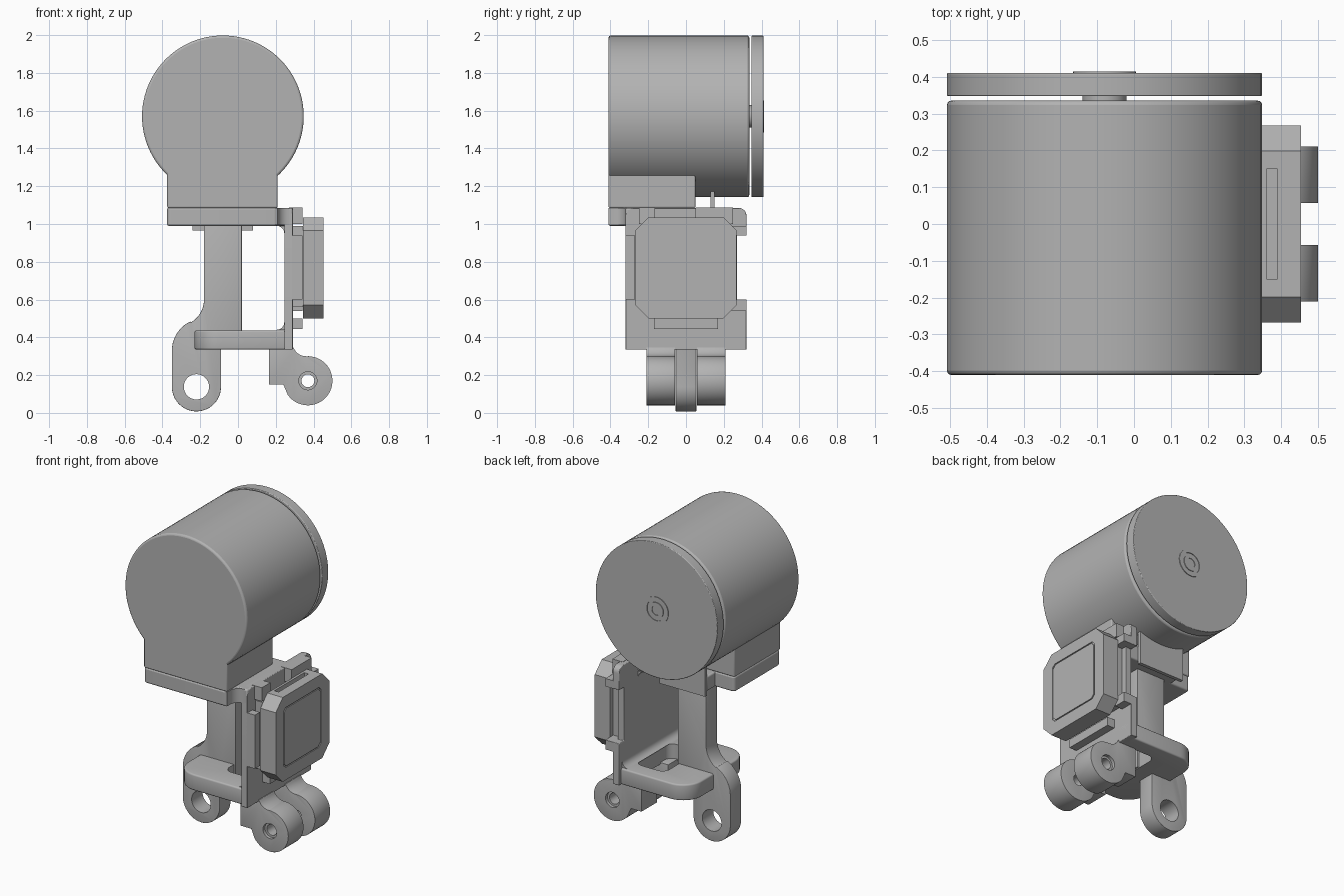
import bpy, bmesh, math
from mathutils import Vector

old = bpy.data.objects.get("Cube")
if old:
    bpy.data.objects.remove(old)

GREY = (0.45, 0.45, 0.45, 1)
grey = bpy.data.materials.new("plain grey")
grey.use_nodes = True
grey.diffuse_color = GREY
grey.node_tree.nodes["Principled BSDF"].inputs["Base Color"].default_value = GREY


def arc(cx, cz, r, a0, a1, n=24):
    """Points on a circle from angle a0 to a1, in degrees."""
    angles = [math.radians(a0 + (a1 - a0) * i / n) for i in range(n + 1)]
    return [(cx + r * math.cos(a), cz + r * math.sin(a)) for a in angles]


def rounded(x0, x1, y0, y1, r):
    """Rectangle with round corners."""
    return (arc(x1 - r, y1 - r, r, 0, 90, 8) + arc(x0 + r, y1 - r, r, 90, 180, 8)
            + arc(x0 + r, y0 + r, r, 180, 270, 8) + arc(x1 - r, y0 + r, r, 270, 360, 8))


def chamfered(x0, x1, y0, y1, c):
    """Rectangle with cut corners."""
    return [(x0 + c, y0), (x1 - c, y0), (x1, y0 + c), (x1, y1 - c),
            (x1 - c, y1), (x0 + c, y1), (x0, y1 - c), (x0, y0 + c)]


def prism(name, profile, axis, lo, hi, bevel=0):
    """Extrude a 2D profile along x (y,z profile), y (x,z) or z (x,y)."""
    place = {"x": lambda a, b: (lo, a, b), "y": lambda a, b: (a, lo, b),
             "z": lambda a, b: (a, b, lo)}[axis]
    step = Vector([(hi - lo) * (axis == k) for k in "xyz"])
    bm = bmesh.new()
    face = bm.faces.new([bm.verts.new(place(*p)) for p in profile])
    new = bmesh.ops.extrude_face_region(bm, geom=[face])["geom"]
    bmesh.ops.translate(bm, vec=step, verts=[v for v in new if isinstance(v, bmesh.types.BMVert)])
    bmesh.ops.remove_doubles(bm, verts=bm.verts, dist=0.0001)
    bmesh.ops.recalc_face_normals(bm, faces=bm.faces)
    mesh = bpy.data.meshes.new(name)
    bm.to_mesh(mesh)
    bm.free()
    mesh.materials.append(grey)
    obj = bpy.data.objects.new(name, mesh)
    bpy.context.collection.objects.link(obj)
    if bevel:
        mod = obj.modifiers.new("soft edges", "BEVEL")
        mod.width, mod.segments, mod.limit_method = bevel, 3, "ANGLE"
    return obj


def box(name, x0, x1, y0, y1, z0, z1, bevel=0):
    return prism(name, [(x0, y0), (x1, y0), (x1, y1), (x0, y1)], "z", z0, z1, bevel)


def cut(obj, cutter):
    """Subtract the cutter, bake the result and remove the cutter."""
    cutter.hide_render = True
    mod = obj.modifiers.new("cut", "BOOLEAN")
    mod.object, mod.operation, mod.solver = cutter, "DIFFERENCE", "EXACT"
    bpy.context.view_layer.update()
    done = obj.evaluated_get(bpy.context.evaluated_depsgraph_get())
    mesh = bpy.data.meshes.new_from_object(done)
    obj.modifiers.clear()
    obj.data = mesh
    bpy.data.objects.remove(cutter)


def disc(name, cx, cz, r, lo, hi, bevel=0, n=96):
    return prism(name, arc(cx, cz, r, 0, 360, n), "y", lo, hi, bevel)


# Drum with its square foot
CX, CZ, R = -0.08, 1.57, 0.428
disc("drum_body", CX, CZ, R, -0.41, 0.335, 0.012)
disc("drum_cap", CX, CZ, R, 0.347, 0.41, 0.004)
disc("drum_shaft", CX, CZ, 0.06, 0.3, 0.36)
box("drum_foot", -0.375, 0.21, -0.41, 0.05, 1.085, 1.5, 0.008)
for i, r in enumerate((0.085, 0.05)):
    ring = disc("cap_ring", CX, CZ, r, 0.4, 0.414, n=40)
    cut(ring, disc("cutter", CX, CZ, r - 0.02, 0.39, 0.43, n=40))

# Top plate: wide front part and narrower tongue to the side wall
prism("top_plate", rounded(-0.375, 0.21, -0.41, 0.05, 0.02), "z", 0.99, 1.087, 0.01)
box("top_tongue", -0.24, 0.29, -0.32, 0.13, 0.99, 1.085, 0.01)
box("rear_tab", -0.24, 0.08, 0.13, 0.152, 0.965, 1.18)
fillet = [(0.2, -0.41), (0.21, -0.41)] + arc(0.27, -0.38, 0.06, 180, 90, 8) + [(0.2, -0.32)]
prism("plate_fillet", fillet, "z", 0.995, 1.085)

# Side wall with a notch in its rear edge
wall = [(-0.32, 0.335), (0.32, 0.335), (0.32, 0.6), (0.27, 0.6), (0.27, 0.94), (0.32, 0.94)]
wall += arc(0.28, 1.045, 0.04, 0, 90, 8) + arc(-0.28, 1.045, 0.04, 90, 180, 8)
prism("side_wall", wall, "x", 0.245, 0.29, 0.004)
for a in (0, 1):
    z = (0.44, 0.99)[a]
    turn = ((270, 360), (0, 90))[a]
    zc = z + (0.04, -0.04)[a]
    corner = [(0.247, z)] + arc(0.205, zc, 0.04, *turn, 8)
    prism("wall_corner", corner, "y", -0.29, (0.29, 0.13)[a])

# Bottom plate with an opening
floor = prism("bottom_plate", arc(-0.1, 0.17, 0.13, 90, 180, 10) + arc(-0.1, -0.17, 0.13, 180, 270, 10)
              + [(0.29, -0.3), (0.29, 0.3)], "z", 0.335, 0.437, 0.01)
cut(floor, prism("cutter", rounded(0.01, 0.22, -0.15, 0.2, 0.05), "z", 0.3, 0.5))

# Column that bends into the rear leg, with its eye hole
leg = [(0.02, 1.0), (-0.18, 1.0), (-0.18, 0.6)]
leg += arc(-0.32, 0.6, 0.14, 0, -60, 10)
leg += arc(-0.18, 0.33, 0.17, 115, 180, 10)
leg += arc(-0.22, 0.138, 0.13, 180, 360, 28)
leg += [(-0.09, 0.34), (0.02, 0.34)]
column = prism("column_and_leg", leg, "y", -0.055, 0.055, 0.012)
cut(column, disc("cutter", -0.22, 0.138, 0.067, -0.2, 0.2, n=40))

# Pair of hinge knuckles
knuckle = [(0.165, 0.345), (0.165, 0.15), (0.24, 0.15)]
knuckle += arc(0.37, 0.17, 0.13, 215, 455, 36)
knuckle += arc(0.36, 0.37, 0.07, 270, 200, 8)
for side in (-1, 1):
    lo, hi = sorted((side * 0.057, side * 0.21))
    part = prism("hinge_knuckle", knuckle, "y", lo, hi, 0.012)
    cut(part, disc("cutter", 0.37, 0.17, 0.034, -0.4, 0.4, n=32))
    lo, hi = sorted((side * 0.19, side * 0.25))
    cut(part, disc("cutter", 0.37, 0.17, 0.048, lo, hi, n=32))

# Side module: cut-corner case with a grooved square on its face
case = prism("module_case", chamfered(-0.268, 0.268, 0.5, 1.035, 0.07), "x", 0.345, 0.453)
cut(case, box("cutter", 0.36, 0.39, -0.15, 0.15, 0.98, 1.1))
groove = prism("cutter", chamfered(-0.19, 0.185, 0.58, 0.96, 0.02), "x", 0.447, 0.47)
cut(groove, prism("cutter_inner", chamfered(-0.183, 0.178, 0.587, 0.953, 0.02), "x", 0.4, 0.5))
cut(case, groove)
box("module_back", 0.285, 0.35, -0.24, 0.24, 0.56, 0.99)

# Clips that hold the module
box("bottom_clip", 0.285, 0.342, -0.17, 0.17, 0.445, 0.5)
box("front_clip", 0.285, 0.342, -0.32, -0.27, 0.6, 0.94)
for y0, y1 in ((-0.25, -0.165), (0.05, 0.25)):
    box("top_clip", 0.27, 0.342, y0, y1, 1.0, 1.087)
for z0, z1 in ((0.54, 0.6), (0.94, 0.99)):
    box("rear_clip", 0.285, 0.342, 0.24, 0.32, z0, z1)

# Smooth round surfaces, keep edges sharp
bpy.ops.object.select_all(action="DESELECT")
for obj in bpy.context.collection.objects:
    if obj.type == "MESH" and grey.name in obj.data.materials:
        obj.select_set(True)
        bpy.context.view_layer.objects.active = obj
bpy.ops.object.shade_smooth_by_angle(angle=math.radians(35))
